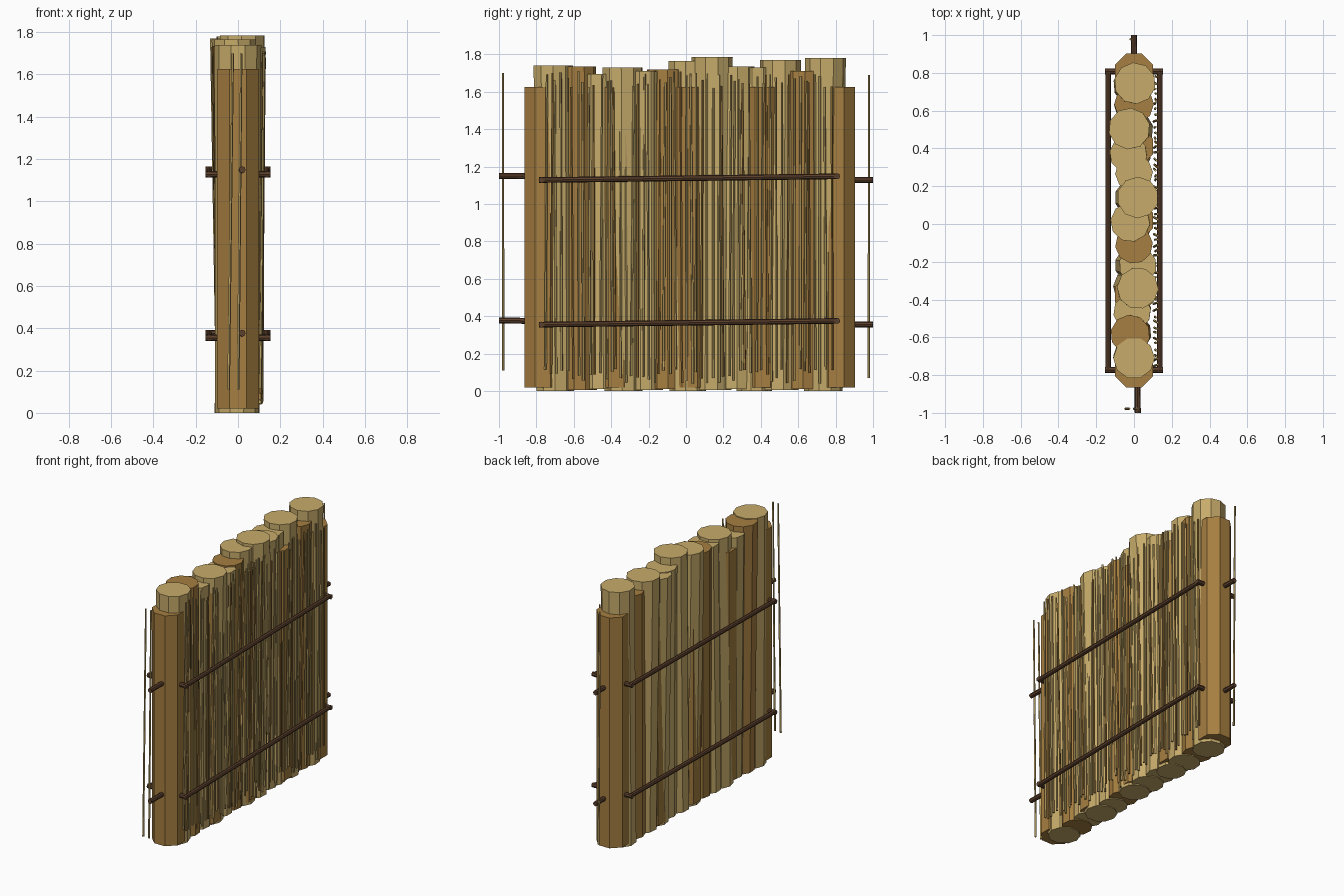
import bpy, bmesh, math, random
from mathutils import Vector

random.seed(4)
cube = bpy.data.objects.get("Cube")
if cube:
    bpy.data.objects.remove(cube, do_unlink=True)


def material(name, rgb):
    mat = bpy.data.materials.new(name)
    mat.use_nodes = True
    mat.diffuse_color = (*rgb, 1)
    mat.node_tree.nodes["Principled BSDF"].inputs["Base Color"].default_value = (*rgb, 1)
    return mat


straw = material("pale straw wood", (0.57, 0.41, 0.145))
brown = material("warm brown wood", (0.38, 0.21, 0.052))
dark = material("dark rod wood", (0.105, 0.05, 0.025))


def pole(name, start, end, r_start, r_end, sides, mat, turn=0.0):
    """Tapered faceted pole whose end caps stay square to its main axis."""
    start, end = Vector(start), Vector(end)
    d = end - start
    axis = max(range(3), key=lambda i: abs(d[i]))
    u, v = [i for i in range(3) if i != axis]
    bm = bmesh.new()
    rings = []
    for centre, r in ((start, r_start), (end, r_end)):
        ring = []
        for k in range(sides):
            a = turn + math.tau * k / sides
            p = centre.copy()
            p[u] += r * math.cos(a)
            p[v] += r * math.sin(a)
            ring.append(bm.verts.new(p))
        rings.append(ring)
    for k in range(sides):
        n = (k + 1) % sides
        bm.faces.new((rings[0][k], rings[0][n], rings[1][n], rings[1][k]))
    for ring in rings:
        bm.faces.new(ring)
    bmesh.ops.recalc_face_normals(bm, faces=bm.faces)
    mesh = bpy.data.meshes.new(name)
    bm.to_mesh(mesh)
    bm.free()
    mesh.materials.append(mat)
    obj = bpy.data.objects.new(name, mesh)
    bpy.context.collection.objects.link(obj)
    return obj


# Octagonal support posts, evenly spaced along the wall
for i in range(5):
    y = -0.765 + 0.392 * i
    pole(f"post_{i + 1}", (0, y, 0.02), (0, y, 1.625), 0.108, 0.108, 8, brown, math.pi / 8)

# Wall logs: top y, top x, top height, top radius, colour
logs = [
    (-0.71, 0.00, 1.74, 0.11, straw), (-0.585, -0.02, 1.735, 0.105, brown),
    (-0.465, -0.01, 1.695, 0.10, straw), (-0.34, 0.02, 1.73, 0.11, straw),
    (-0.22, 0.02, 1.71, 0.10, straw), (-0.11, 0.00, 1.72, 0.10, brown),
    (0.01, -0.02, 1.765, 0.105, straw), (0.14, 0.02, 1.785, 0.11, straw),
    (0.27, 0.00, 1.735, 0.10, straw), (0.37, -0.03, 1.73, 0.10, straw),
    (0.505, -0.025, 1.77, 0.11, straw), (0.635, 0.00, 1.71, 0.105, brown),
    (0.745, 0.005, 1.78, 0.11, straw),
]
for i, (y, x, z, r, mat) in enumerate(logs):
    base = (random.uniform(-0.008, 0.004), y * 0.985, 0.005 * (i % 3))
    pole(f"wall_log_{i + 1}", base, (x, y, z), r * 0.95, r, 10, mat, 0.4 * i)

# Thin reeds covering one side
count = 54
for i in range(count):
    y = -0.745 + 1.52 * i / (count - 1) + random.uniform(-0.008, 0.008)
    low = (random.uniform(0.104, 0.114), y, random.uniform(0.04, 0.12))
    high = (random.uniform(0.112, 0.126), y + random.uniform(-0.012, 0.012),
            random.uniform(1.62, 1.71))
    pole(f"reed_{i + 1}", low, high, 0.007, 0.006, 5, brown if i % 4 == 1 else straw, i)

# Loose reeds at both ends
pole("end_reed_1", (-0.045, -0.978, 0.11), (-0.025, -0.978, 1.70), 0.007, 0.006, 5, straw)
pole("end_reed_2", (0.0, -0.978, 0.11), (0.015, -0.978, 1.70), 0.007, 0.006, 5, straw)
pole("end_reed_3", (-0.01, 0.978, 0.07), (-0.02, 0.978, 1.69), 0.007, 0.006, 5, straw)

# Binding rods: two side rails, one core rod and two cross pegs per level
for level, z in (("lower", 0.355), ("upper", 1.128)):
    for side, x in (("left", 0.137), ("right", -0.137)):
        pole(f"{level}_{side}_rail", (x, -0.785, z), (x, 0.815, z + 0.02),
             0.015, 0.015, 8, dark)
    pole(f"{level}_core_rod", (0.02, -1, z + 0.022), (0, 1, z), 0.016, 0.016, 8, dark)
    for end, y, lift in (("front", -0.772, 0), ("back", 0.808, 0.02)):
        pole(f"{level}_{end}_peg", (-0.153, y, z + lift), (0.153, y, z + lift),
             0.016, 0.016, 8, dark)
